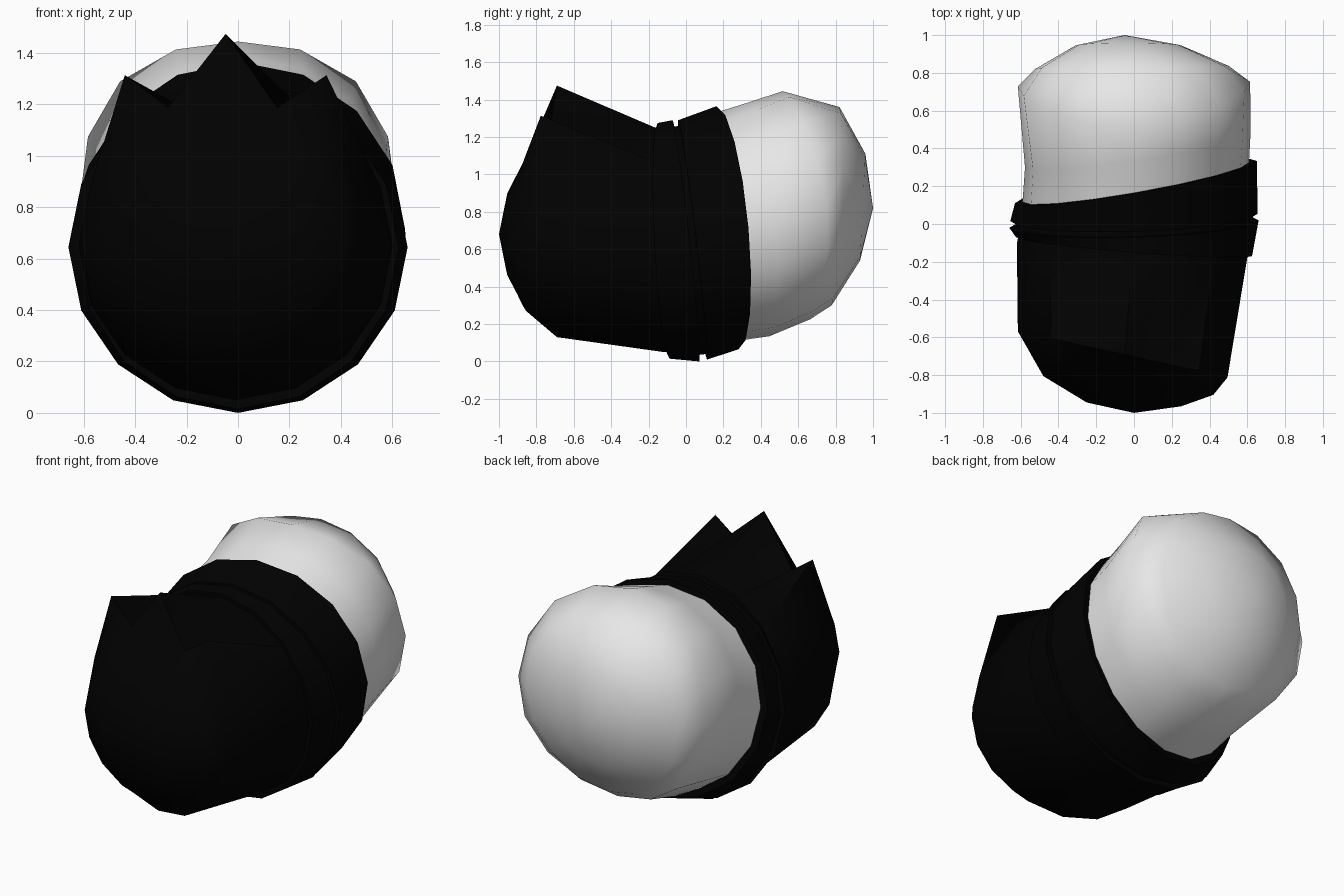
import bpy, bmesh, math

if "Cube" in bpy.data.objects:
    bpy.data.objects.remove(bpy.data.objects["Cube"])

SIDES = 16


def material(name, col):
    m = bpy.data.materials.new(name)
    m.diffuse_color = (*col, 1)
    m.use_nodes = True
    m.node_tree.nodes["Principled BSDF"].inputs["Base Color"].default_value = m.diffuse_color
    return m


black = material("black", (0.0003, 0.0003, 0.0003))
white = material("white", (0.8, 0.8, 0.8))


def ring(cx, cy, cz, rx, rz, lean_x=0.0, lean_z=0.0, bulge=0.0, square=0.0):
    """Cross-section across the y axis, sheared by lean; bulge pushes its sides back,
    square swells its upper corners."""
    pts = []
    for i in range(SIDES):
        a = 2 * math.pi * i / SIDES
        k = 1 + (square * math.sin(2 * a) ** 2 if i < SIDES / 2 else 0)
        x, z = k * rx * math.cos(a), k * rz * math.sin(a)
        pts.append([cx + x, cy + lean_x * x + lean_z * z + bulge * math.cos(a) ** 2, cz + z])
    return pts


def loft(name, rings, mat, tip=None):
    """Skin rings from first to last, optionally ending in a tip; hidden ends stay open."""
    bm = bmesh.new()
    rows = [[bm.verts.new(p) for p in r] for r in rings]
    for r, s in zip(rows, rows[1:]):
        for i in range(SIDES):
            j = (i + 1) % SIDES
            bm.faces.new((r[i], r[j], s[j], s[i]))
    if tip:
        v = bm.verts.new(tip)
        for i in range(SIDES):
            bm.faces.new((rows[-1][i], rows[-1][(i + 1) % SIDES], v))
    bmesh.ops.recalc_face_normals(bm, faces=bm.faces)
    # make sure the open shell faces outwards
    if sum(f.normal.x * f.calc_center_median().x for f in bm.faces) < 0:
        bmesh.ops.reverse_faces(bm, faces=bm.faces)
    me = bpy.data.meshes.new(name)
    bm.to_mesh(me)
    bm.free()
    ob = bpy.data.objects.new(name, me)
    bpy.context.collection.objects.link(ob)
    me.materials.append(mat)
    bpy.ops.object.select_all(action='DESELECT')
    bpy.context.view_layer.objects.active = ob
    ob.select_set(True)
    bpy.ops.object.shade_smooth_by_angle(angle=math.radians(50))
    return ob


# Front shell: slanted dome, three points pulled up from its shoulder ring
shoulder = ring(-0.06, -0.69, 0.68, 0.555, 0.55, -0.22)
for i in (2, 4, 6):
    shoulder[i][2] += 0.245
    shoulder[i][0] += 0.012
loft("front_shell", [
    ring(0.0, 0.0, 0.655, 0.60, 0.60),
    ring(-0.01, -0.14, 0.65, 0.61, 0.60, -0.06, -0.04),
    shoulder,
    ring(-0.03, -0.855, 0.68, 0.45, 0.41, -0.11),
    ring(0.0, -0.955, 0.68, 0.25, 0.22, -0.04),
], black, tip=(0.0, -1.0, 0.68))


# Two tilted collars joined by a shallow groove
def inset(p, d):
    return (p[0], p[1], p[2], p[3] - d, p[4] - d, *p[5:])


front_a = (0.0, -0.12, 0.645, 0.625, 0.63, -0.08, -0.05)
front_b = (0.0, 0.0, 0.645, 0.66, 0.645, 0.03, -0.11)
rear_a = (0.0, 0.035, 0.65, 0.655, 0.64, 0.03, -0.12)
rear_b = (0.01, 0.222, 0.715, 0.64, 0.65, 0.175, -0.09)
loft("collars", [ring(*p) for p in (
    inset(front_a, 0.04), front_a, front_b, inset(front_b, 0.035),
    inset(rear_a, 0.03), rear_a, rear_b, inset(rear_b, 0.04))], black)

# Rear dome, tilted up, with a slight waist behind the collar
loft("rear_dome", [
    ring(0.005, 0.15, 0.705, 0.60, 0.605, 0.17, -0.09),
    ring(0.02, 0.39, 0.76, 0.597, 0.625, 0.15, -0.09, 0, 0.01),
    ring(0.0, 0.59, 0.835, 0.615, 0.61, 0.02, -0.12, 0.15, 0.055),
    ring(-0.01, 0.80, 0.83, 0.51, 0.53, 0.015, 0.04, 0.03, 0.03),
    ring(-0.03, 0.945, 0.825, 0.28, 0.285, 0.0, 0.05),
], white, tip=(-0.05, 1.0, 0.82))
